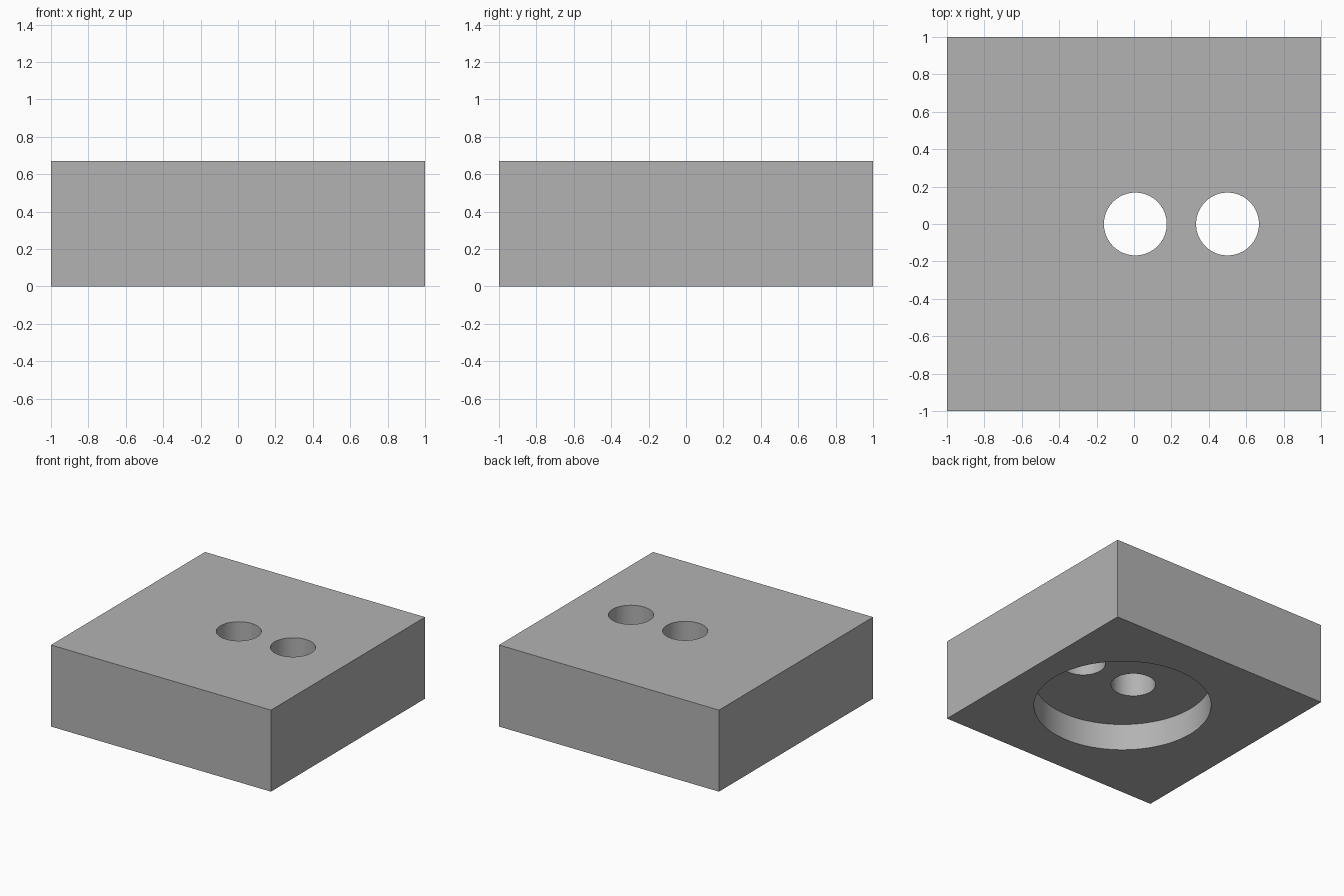
import bpy
import math

cube = bpy.data.objects.get("Cube")
if cube:
    bpy.data.objects.remove(cube, do_unlink=True)

HEIGHT = 0.67
HOLE_RADIUS = 0.168
RECESS_RADIUS = 0.667
RECESS_DEPTH = 0.22

# One plain grey for the whole part
grey = bpy.data.materials.new("plain_grey")
grey.use_nodes = True
colour = (0.45, 0.45, 0.45, 1)
grey.diffuse_color = colour
grey.node_tree.nodes["Principled BSDF"].inputs["Base Color"].default_value = colour

# Square block
bpy.ops.mesh.primitive_cube_add(size=2, location=(0, 0, HEIGHT / 2))
block = bpy.context.object
block.name = "block"
block.scale.z = HEIGHT / 2
bpy.ops.object.transform_apply(location=True, rotation=False, scale=True)
block.data.materials.append(grey)


def bore(name, x, radius, bottom, top, sides):
    """Cut a vertical round hole in the block."""
    bpy.ops.mesh.primitive_cylinder_add(
        vertices=sides, radius=radius, depth=top - bottom,
        location=(x, 0, (top + bottom) / 2))
    cutter = bpy.context.object
    cutter.name = name
    cutter.hide_render = True
    cutter.data.materials.append(grey)
    cut = block.modifiers.new(name, "BOOLEAN")
    cut.operation = "DIFFERENCE"
    cut.solver = "EXACT"
    cut.object = cutter
    bpy.ops.object.select_all(action="DESELECT")
    block.select_set(True)
    bpy.context.view_layer.objects.active = block
    bpy.ops.object.modifier_apply(modifier=cut.name)
    bpy.data.objects.remove(cutter, do_unlink=True)


# Wide recess in the underside, then two through holes
bore("recess", 0.113, RECESS_RADIUS, -0.2, RECESS_DEPTH, 96)
bore("centre_hole", 0.007, HOLE_RADIUS, -0.3, HEIGHT + 0.2, 64)
bore("side_hole", 0.5, HOLE_RADIUS, -0.3, HEIGHT + 0.2, 64)

# Smooth bores with crisp rims
bpy.ops.object.shade_smooth_by_angle(angle=math.radians(30))
